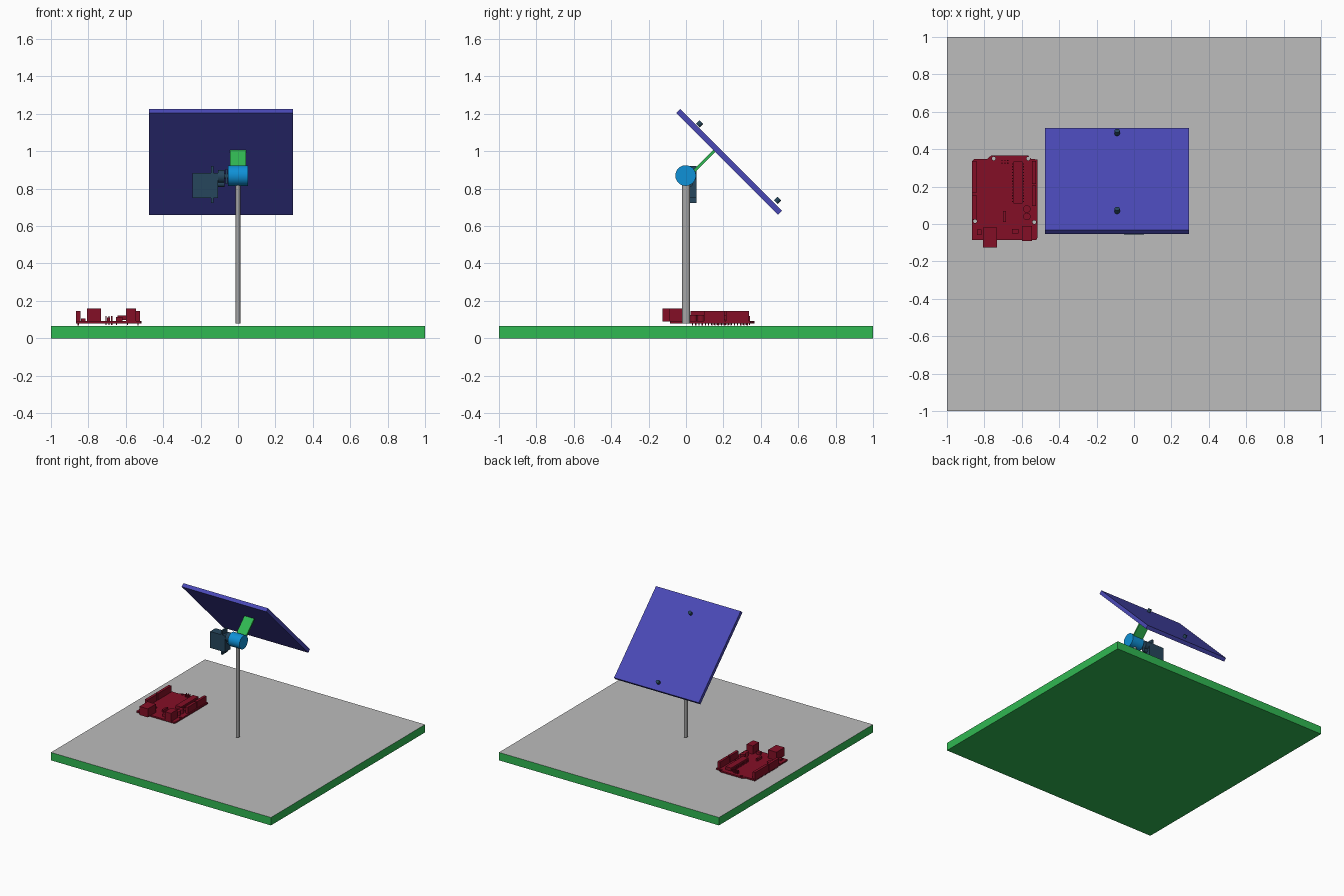
import bpy, bmesh, math
from mathutils import Matrix, Vector

if "Cube" in bpy.data.objects:
    bpy.data.objects.remove(bpy.data.objects["Cube"])


def mat(name, r, g, b):
    m = bpy.data.materials.new(name)
    lin = lambda c: (c / 255 / 12.92) if c < 10 else ((c / 255 + 0.055) / 1.055) ** 2.4
    m.diffuse_color = (lin(r), lin(g), lin(b), 1)
    m.use_nodes = True
    m.node_tree.nodes["Principled BSDF"].inputs["Base Color"].default_value = m.diffuse_color
    return m


GREEN = mat("green", 48, 184, 82)
GREY = mat("grey", 188, 188, 188)
STEEL = mat("steel grey", 165, 165, 165)
BLUE = mat("panel blue", 74, 73, 182)
SKY = mat("hub blue", 15, 145, 215)
SLATE = mat("dark slate", 38, 70, 92)
RED = mat("board red", 132, 15, 38)


def finish(name, bm, *mats):
    bmesh.ops.recalc_face_normals(bm, faces=bm.faces)
    me = bpy.data.meshes.new(name)
    bm.to_mesh(me)
    bm.free()
    for m in mats:
        me.materials.append(m)
    ob = bpy.data.objects.new(name, me)
    bpy.context.collection.objects.link(ob)
    return ob


def add_box(bm, x0, x1, y0, y1, z0, z1):
    c = Vector(((x0 + x1) / 2, (y0 + y1) / 2, (z0 + z1) / 2))
    s = Matrix.Diagonal((x1 - x0, y1 - y0, z1 - z0, 1))
    bmesh.ops.create_cube(bm, size=1, matrix=Matrix.Translation(c) @ s)


def boxes(name, material, *spans):
    bm = bmesh.new()
    for s in spans:
        add_box(bm, *s)
    return finish(name, bm, material)


def cylinder(name, material, r, depth, loc, rot=Matrix(), sides=32, scale=(1, 1, 1)):
    bm = bmesh.new()
    bmesh.ops.create_cone(bm, cap_ends=True, segments=sides, radius1=r, radius2=r, depth=depth,
                          matrix=Matrix.Translation(loc) @ rot @ Matrix.Diagonal((*scale, 1)))
    ob = finish(name, bm, material)
    bpy.ops.object.select_all(action='DESELECT')
    ob.select_set(True)
    bpy.context.view_layer.objects.active = ob
    bpy.ops.object.shade_smooth_by_angle(angle=math.radians(35))
    return ob


ALONG_X = Matrix.Rotation(math.pi / 2, 4, 'Y')
TILT = Matrix.Rotation(-math.pi / 4, 4, 'X')   # local z points up and back

# Base slab: green with a grey top face
base = boxes("base", GREEN, (-1, 1, -1, 1, 0, 0.065))
base.data.materials.append(GREY)
for p in base.data.polygons:
    p.material_index = 1 if p.normal.z > 0.5 else 0

# Pole and hub
cylinder("pole", STEEL, 1, 0.75, (0, 0, 0.455), scale=(0.0135, 0.021, 1))
cylinder("hub", SKY, 0.055, 0.106, (0, -0.002, 0.87), ALONG_X, 40)

# Tilted panel, its bracket and two fasteners
PANEL_C = Vector((-0.09, 0.23, 0.943))


def tilted_box(name, material, centre, size):
    ob = boxes(name, material, (-size[0] / 2, size[0] / 2, -size[1] / 2, size[1] / 2,
                                -size[2] / 2, size[2] / 2))
    ob.data.transform(Matrix.Translation(centre) @ TILT)
    return ob


tilted_box("solar_panel", BLUE, PANEL_C, (0.77, 0.77, 0.03))
tilted_box("panel_bracket", GREEN, (0, 0.092, 0.942), (0.088, 0.014, 0.17))
for i, (y, z) in enumerate(((0.073, 1.147), (0.49, 0.738))):
    cylinder(f"light_sensor_{i + 1}", SLATE, 0.014, 0.026, (-0.09, y, z), TILT, 20)

# Servo: body, mounting ears, gear tower, shaft and horn
boxes("servo_body", SLATE, (-0.243, -0.106, -0.015, 0.055, 0.75, 0.885))
boxes("servo_ears", SLATE, (-0.144, -0.132, -0.015, 0.055, 0.722, 0.92))
cylinder("servo_gear_tower", SLATE, 0.035, 0.033, (-0.09, 0.02, 0.865), ALONG_X)
cylinder("servo_small_gear", SLATE, 0.016, 0.033, (-0.09, 0.02, 0.825), ALONG_X, 24)
cylinder("servo_shaft", SLATE, 0.014, 0.03, (-0.062, 0.01, 0.868), ALONG_X, 20)
boxes("servo_horn", SLATE, (-0.066, -0.056, -0.004, 0.024, 0.825, 0.905))

# Circuit board with four mounting holes
outline = [(-0.865, -0.085), (-0.522, -0.085), (-0.515, -0.07), (-0.515, 0.345), (-0.55, 0.348),
           (-0.565, 0.365), (-0.765, 0.365), (-0.785, 0.348), (-0.855, 0.348), (-0.865, 0.335)]
bm = bmesh.new()
face = bm.faces.new([bm.verts.new((x, y, 0.08)) for x, y in outline])
top = bmesh.ops.extrude_face_region(bm, geom=[face])["geom"]
bmesh.ops.translate(bm, vec=(0, 0, 0.012), verts=[v for v in top if isinstance(v, bmesh.types.BMVert)])
board = finish("circuit_board", bm, RED)
bm = bmesh.new()
for x, y in ((-0.85, 0.015), (-0.75, 0.35), (-0.565, 0.35), (-0.533, 0.01)):
    bmesh.ops.create_cone(bm, cap_ends=True, segments=16, radius1=0.01, radius2=0.01, depth=0.1,
                          matrix=Matrix.Translation((x, y, 0.086)))
holes = finish("hole_cutter", bm, RED)
holes.hide_render = True
holes.hide_viewport = True
cut = board.modifiers.new("holes", 'BOOLEAN')
cut.operation = 'DIFFERENCE'
cut.object = holes

# Connectors and chips on the board
Z = 0.09
boxes("usb_socket", RED, (-0.808, -0.732, -0.125, -0.02, Z, 0.16))
boxes("power_jack", RED, (-0.6, -0.545, -0.092, -0.01, Z, 0.16))
boxes("pin_headers", RED, (-0.865, -0.843, 0.025, 0.155, Z, 0.145),
      (-0.865, -0.843, 0.165, 0.338, Z, 0.145),
      (-0.545, -0.523, 0.095, 0.205, Z, 0.145), (-0.545, -0.523, 0.215, 0.338, Z, 0.145))
boxes("main_chip", RED, (-0.645, -0.595, 0.11, 0.335, 0.097, 0.122))
boxes("small_chips", RED, (-0.7, -0.685, 0.01, 0.07, Z, 0.112), (-0.8, -0.77, 0.02, 0.05, Z, 0.1),
      (-0.652, -0.618, -0.05, -0.028, Z, 0.115), (-0.84, -0.815, -0.06, -0.03, Z, 0.105),
      (-0.59, -0.555, 0.12, 0.16, Z, 0.1))
for i, y in enumerate((0.04, 0.08)):
    cylinder(f"capacitor_{i + 1}", RED, 0.02, 0.035, (-0.573, y, Z + 0.0175), sides=20)

# Chip legs, programming pins and solder pins under the headers
legs = [(x - 0.003, x + 0.003, 0.12 + i * 0.0155 - 0.003, 0.12 + i * 0.0155 + 0.003, 0.07, 0.11)
        for x in (-0.649, -0.591) for i in range(14)]
solder = [(x - 0.003, x + 0.003, 0.035 + i * 0.0172 - 0.003, 0.035 + i * 0.0172 + 0.003, 0.068, 0.085)
          for x, first in ((-0.854, 0), (-0.534, 4)) for i in range(first, 18)]
prog = [(x - 0.003, x + 0.003, y - 0.003, y + 0.003, 0.07, 0.118)
        for x in (-0.705, -0.69, -0.675) for y in (0.325, 0.34)]
boxes("board_pins", RED, *legs, *solder, *prog)
